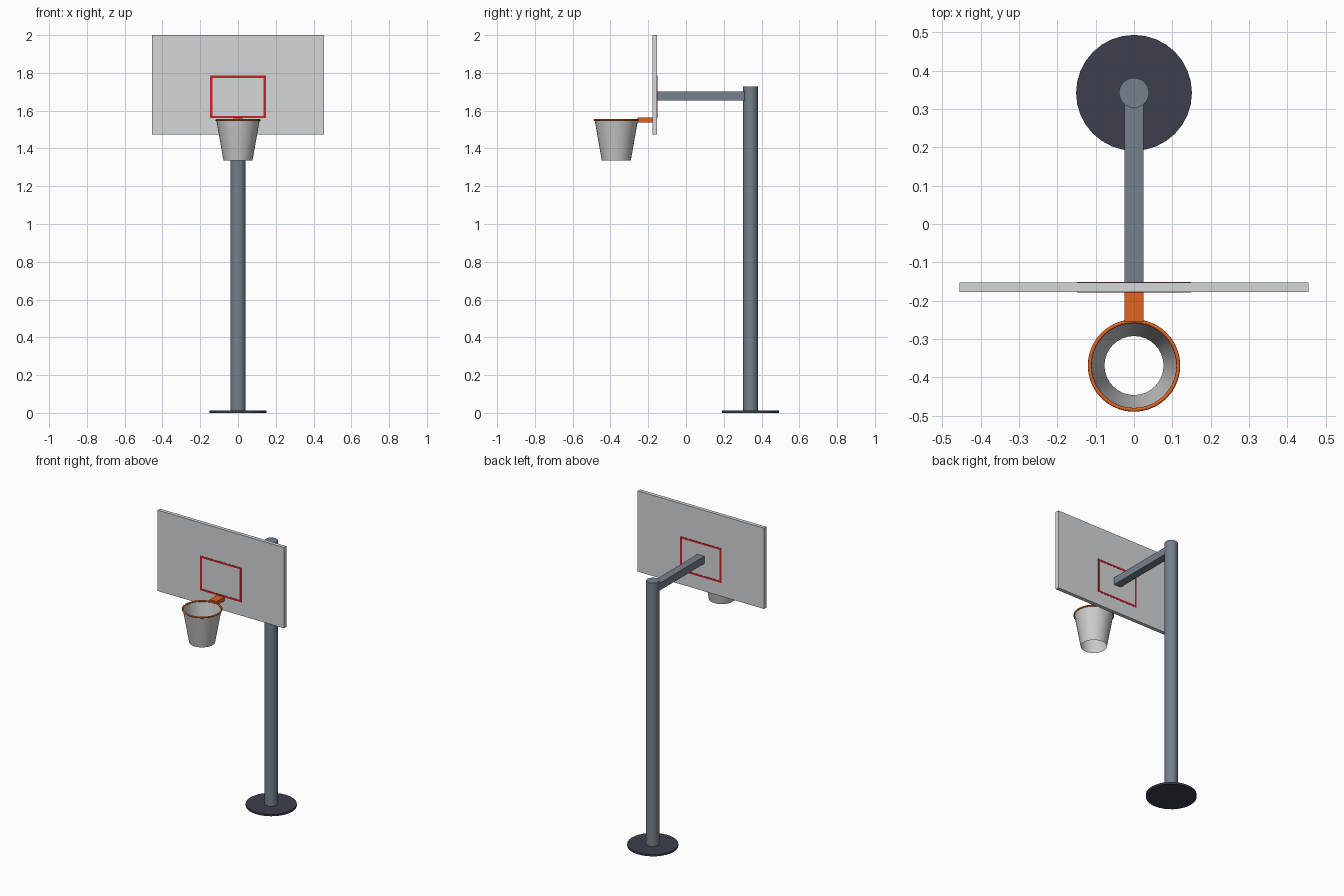
import bpy
import math

cube = bpy.data.objects.get("Cube")
if cube:
    bpy.data.objects.remove(cube, do_unlink=True)


def material(name, rgb):
    mat = bpy.data.materials.new(name)
    mat.use_nodes = True
    color = (*rgb, 1)
    mat.diffuse_color = color
    mat.node_tree.nodes["Principled BSDF"].inputs["Base Color"].default_value = color
    return mat


steel = material("steel", (0.18, 0.22, 0.26))
dark = material("dark_metal", (0.045, 0.05, 0.075))
orange = material("orange_paint", (0.75, 0.13, 0.015))
red = material("red_paint", (0.6, 0.015, 0.02))
white = material("board_white", (0.66, 0.68, 0.70))
cloth = material("net_white", (0.7, 0.7, 0.7))


def finish(name, mat, smooth=False):
    obj = bpy.context.object
    obj.name = name
    obj.data.materials.append(mat)
    if smooth:
        bpy.ops.object.shade_smooth_by_angle(angle=math.radians(40))
    return obj


def box(name, mat, x, y, z):
    """Box spanning the given (min, max) ranges."""
    spans = (x, y, z)
    bpy.ops.mesh.primitive_cube_add(size=1, location=[(a + b) / 2 for a, b in spans])
    bpy.context.object.scale = [b - a for a, b in spans]
    bpy.ops.object.transform_apply(location=False, rotation=False, scale=True)
    return finish(name, mat)


def column(name, mat, y, z0, z1, r0, r1, fill="NGON"):
    bpy.ops.mesh.primitive_cone_add(vertices=32, radius1=r0, radius2=r1, depth=z1 - z0,
                                    end_fill_type=fill, location=(0, y, (z0 + z1) / 2))
    return finish(name, mat, smooth=True)


POLE_Y, HOOP_Y, HOOP_Z = 0.342, -0.369, 1.55
BOARD_FRONT, BOARD_BACK = -0.177, -0.153

# Support
column("base_plate", dark, POLE_Y, 0, 0.012, 0.151, 0.151)
column("pole", steel, POLE_Y, 0.006, 1.727, 0.039, 0.039)
box("support_arm", steel, (-0.025, 0.025), (BOARD_BACK - 0.002, 0.31), (1.654, 1.702))

# Backboard with a target frame on both faces
box("backboard", white, (-0.455, 0.455), (BOARD_FRONT, BOARD_BACK), (1.474, 2.0))
HALF, LOW, HIGH, BAR = 0.148, 1.561, 1.786, 0.012
for side, face, out in (("front", BOARD_FRONT, -0.0015), ("back", BOARD_BACK, 0.0015)):
    depth = sorted((face - out, face + out))
    for part, z in (("bottom", LOW), ("top", HIGH - BAR)):
        box(f"{side}_target_{part}", red, (-HALF, HALF), depth, (z, z + BAR))
    for part, x in (("right", -HALF), ("left", HALF - BAR)):
        box(f"{side}_target_{part}", red, (x, x + BAR), depth, (LOW + BAR, HIGH - BAR))

# Hoop, bracket and open net
box("hoop_bracket", orange, (-0.025, 0.025), (-0.256, BOARD_FRONT), (1.537, 1.563))
bpy.ops.mesh.primitive_torus_add(major_segments=40, minor_segments=10, major_radius=0.1155,
                                 minor_radius=0.005, location=(0, HOOP_Y, HOOP_Z))
finish("hoop_rim", orange, smooth=True)
column("net", cloth, HOOP_Y, 1.337, HOOP_Z, 0.077, 0.1145, fill="NOTHING")
